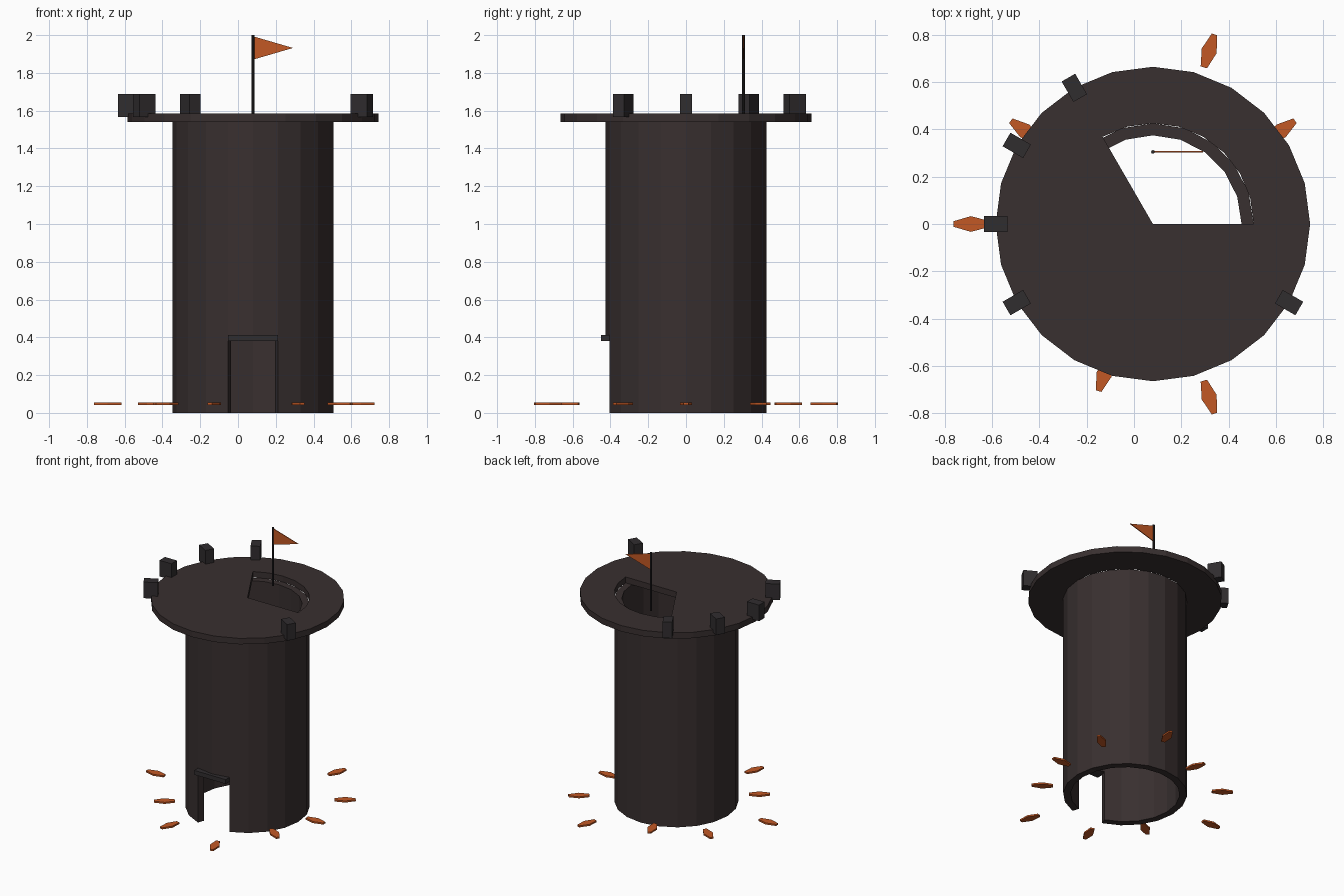
import bpy
import bmesh
from math import cos, sin, radians
from mathutils import Matrix, Vector

if "Cube" in bpy.data.objects:
    bpy.data.objects.remove(bpy.data.objects["Cube"], do_unlink=True)

AXIS = Vector((0.08, 0, 0))      # vertical axis of the tower
WALL_IN, WALL_OUT = 0.375, 0.426
DECK_R = 0.665
DECK_LOW, DECK_TOP = 1.54, 1.585
DOOR_TOP = 0.38


def material(name, rgb):
    mat = bpy.data.materials.new(name)
    mat.use_nodes = True
    colour = (*rgb, 1)
    mat.diffuse_color = colour
    bsdf = mat.node_tree.nodes["Principled BSDF"]
    bsdf.inputs["Base Color"].default_value = colour
    bsdf.inputs["Roughness"].default_value = 0.9
    return mat


STONE = material("brown stone", (0.040, 0.029, 0.029))
TRIM = material("grey stone", (0.030, 0.026, 0.028))
IRON = material("dark iron", (0.021, 0.019, 0.020))
ORANGE = material("orange", (0.54, 0.098, 0.018))


def finish(name, bm, mat, matrix=Matrix()):
    bmesh.ops.recalc_face_normals(bm, faces=bm.faces)
    bm.transform(matrix)
    mesh = bpy.data.meshes.new(name)
    bm.to_mesh(mesh)
    bm.free()
    mesh.materials.append(mat)
    obj = bpy.data.objects.new(name, mesh)
    bpy.context.collection.objects.link(obj)
    return obj


def solid(name, cells, mat, matrix=Matrix()):
    """Join prisms (outline, z0, z1); faces shared by two prisms cancel out."""
    faces = {}
    for outline, z0, z1 in cells:
        low = [(round(x, 5), round(y, 5), z0) for x, y in outline]
        high = [(x, y, z1) for x, y, _ in low]
        n = len(low)
        sides = [(low[i], low[(i + 1) % n], high[(i + 1) % n], high[i]) for i in range(n)]
        for face in [tuple(low), tuple(high)] + sides:
            key = frozenset(face)
            if key in faces:
                del faces[key]
            else:
                faces[key] = face
    bm = bmesh.new()
    verts = {}
    for face in faces.values():
        for co in face:
            if co not in verts:
                verts[co] = bm.verts.new(co)
        bm.faces.new([verts[co] for co in face])
    return finish(name, bm, mat, matrix)


def polar(r, deg):
    return r * cos(radians(deg)), r * sin(radians(deg))


def arc_cell(r0, r1, a0, a1):
    inner = [polar(r0, a1), polar(r0, a0)] if r0 else [(0, 0)]
    return [polar(r1, a0), polar(r1, a1)] + inner


def box(name, size, matrix, mat):
    bm = bmesh.new()
    bmesh.ops.create_cube(bm, size=1, matrix=Matrix.Diagonal((*size, 1)))
    return finish(name, bm, mat, matrix)


def around(deg, r, z):
    return (Matrix.Translation(AXIS) @ Matrix.Rotation(radians(deg), 4, "Z")
            @ Matrix.Translation((r, 0, z)))


centre = Matrix.Translation(AXIS)

# Hollow tower wall, two front facets left open for the doorway
cells = []
for a in range(0, 360, 18):
    cell = arc_cell(WALL_IN, WALL_OUT, a, a + 18)
    cells.append((cell, DOOR_TOP, DECK_LOW))
    if a not in (252, 270):
        cells.append((cell, 0, DOOR_TOP))
solid("tower_wall", cells, STONE, centre)

# Deck with a wedge-shaped stair opening
cells = []
for a in range(0, 360, 15):
    cells.append((arc_cell(WALL_OUT, DECK_R, a, a + 15), DECK_LOW, DECK_TOP))
    if a >= 120:
        cells.append((arc_cell(0, WALL_OUT, a, a + 15), DECK_LOW, DECK_TOP))
solid("deck", cells, STONE, centre)

# Lintel over the doorway
box("door_lintel", (0.264, 0.05, 0.033),
    Matrix.Translation((AXIS.x, -0.425, DOOR_TOP + 0.0165)), TRIM)

# Surviving battlements on the deck rim
for a in (120, 150, 180, 210, 330):
    box(f"battlement_{a}", (0.1, 0.066, 0.122), around(a, DECK_R, 1.628), TRIM)

# Flag pole and pennant
pole_y = 0.305
bm = bmesh.new()
bmesh.ops.create_cone(bm, cap_ends=True, segments=8, radius1=0.008, radius2=0.008, depth=0.44)
finish("flag_pole", bm, IRON, Matrix.Translation((AXIS.x, pole_y, 1.78)))
pennant = [(0, -0.06), (0.205, 0), (0, 0.06)]
solid("pennant", [(pennant, -0.003, 0.003)], ORANGE,
      Matrix.Translation((AXIS.x + 0.006, pole_y, 1.932)) @ Matrix.Rotation(radians(90), 4, "X"))

# Ring of floating shards at three alternating distances
shard = [(-0.073, -0.014), (0, -0.033), (0.073, -0.012),
         (0.073, 0.012), (0, 0.033), (-0.073, 0.014)]
for i in range(10):
    solid(f"shard_{i}", [(shard, -0.006, 0.006)], ORANGE,
          around(36 * i, 0.57 + 0.1 * (i % 3), 0.048))
